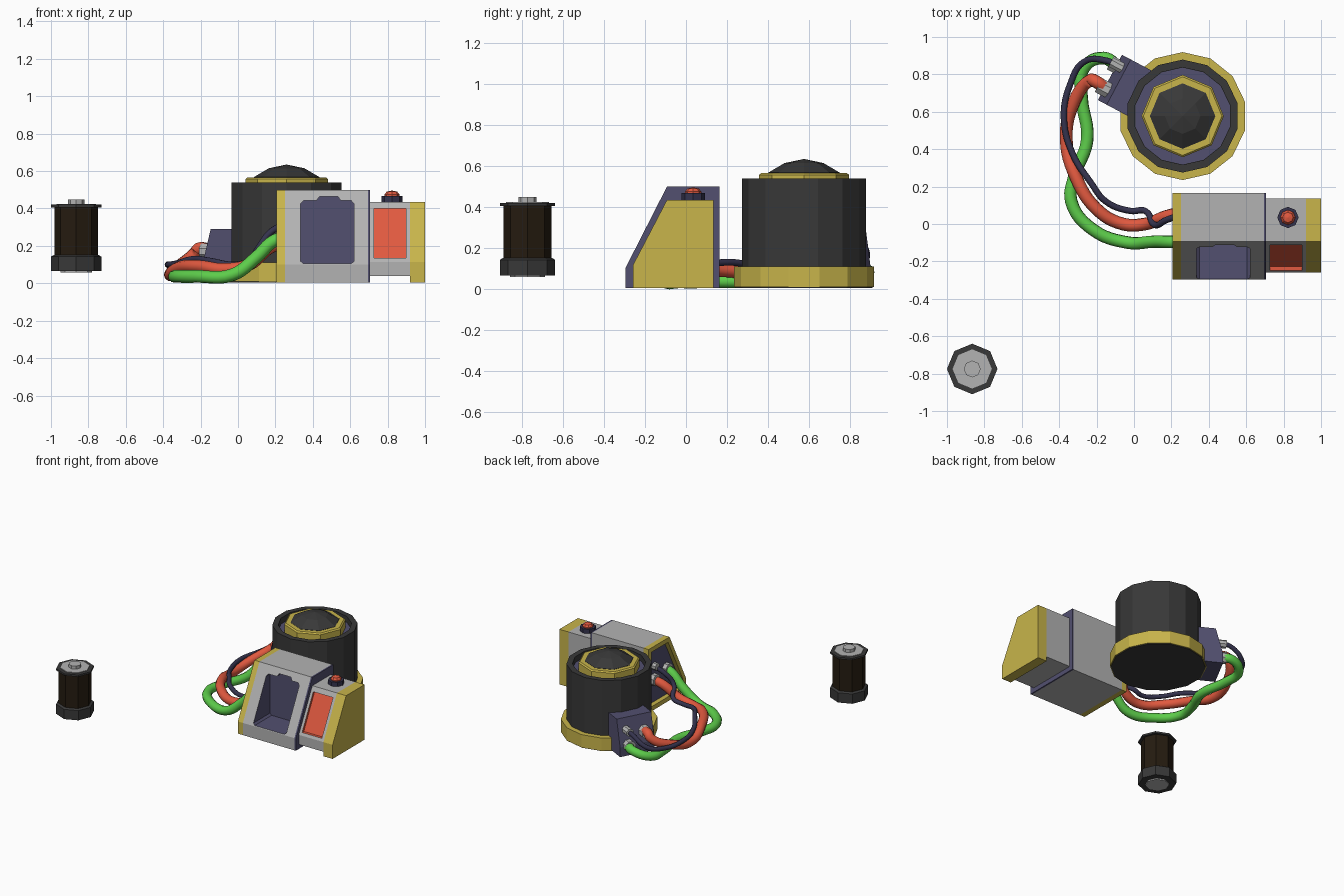
import bpy, bmesh
from math import cos, sin, pi, radians
from mathutils import Vector, Matrix

if "Cube" in bpy.data.objects:
    bpy.data.objects.remove(bpy.data.objects["Cube"])


def material(name, rgb):
    m = bpy.data.materials.new(name)
    m.diffuse_color = (*rgb, 1)
    m.use_nodes = True
    m.node_tree.nodes["Principled BSDF"].inputs["Base Color"].default_value = m.diffuse_color
    return m


GOLD = material("gold", (0.58, 0.46, 0.07))
DARK = material("charcoal", (0.04, 0.04, 0.04))
PURPLE = material("slate_purple", (0.085, 0.08, 0.16))
RED = material("red", (0.75, 0.10, 0.05))
GREEN = material("green", (0.11, 0.61, 0.07))
NAVY = material("navy", (0.035, 0.033, 0.075))
BROWN = material("brown", (0.018, 0.011, 0.005))
GREY = material("light_grey", (0.45, 0.45, 0.45))


def finish(name, bm, mat):
    bmesh.ops.recalc_face_normals(bm, faces=bm.faces)
    me = bpy.data.meshes.new(name)
    bm.to_mesh(me)
    bm.free()
    me.materials.append(mat)
    ob = bpy.data.objects.new(name, me)
    bpy.context.collection.objects.link(ob)
    return ob


def prism(name, pts, a, b, mat, axis="x", matrix=Matrix()):
    """Extrude an outline along x (points are y,z) or along y (points are x,z)."""
    bm = bmesh.new()
    at = (lambda p, d: (d, *p)) if axis == "x" else (lambda p, d: (p[0], d, p[1]))
    ends = [[bm.verts.new(matrix @ Vector(at(p, d))) for p in pts] for d in (a, b)]
    for e in ends:
        bm.faces.new(e)
    n = len(pts)
    for i in range(n):
        j = (i + 1) % n
        bm.faces.new((ends[0][i], ends[0][j], ends[1][j], ends[1][i]))
    return finish(name, bm, mat)


def lathe(name, profile, n, mat, loc=(0, 0, 0), phase=0, direction=(0, 0, 1)):
    """Spin an (r, z) profile; one that never touches the axis closes into a ring."""
    bm = bmesh.new()
    mx = Matrix.Translation(loc)
    if tuple(direction) != (0, 0, 1):
        mx = mx @ Vector(direction).to_track_quat("Z", "Y").to_matrix().to_4x4()
    rings = []
    for r, z in profile:
        if r == 0:
            rings.append([bm.verts.new(mx @ Vector((0, 0, z)))] * n)
        else:
            rings.append([bm.verts.new(mx @ Vector((r * cos(phase + 2 * pi * k / n),
                                                    r * sin(phase + 2 * pi * k / n), z)))
                          for k in range(n)])
    if profile[0][0] > 0:
        rings.append(rings[0])
    for lo, hi in zip(rings, rings[1:]):
        for k in range(n):
            m = (k + 1) % n
            bm.faces.new(list(dict.fromkeys((lo[k], lo[m], hi[m], hi[k]))))
    return finish(name, bm, mat)


def disc(r, z0, z1):
    return [(0, z0), (r, z0), (r, z1), (0, z1)]


def cut(ob, cutter):
    """Subtract the cutter, keeping its colour on the cut faces."""
    mod = ob.modifiers.new("cut", "BOOLEAN")
    mod.operation, mod.solver, mod.object = "DIFFERENCE", "EXACT", cutter
    mod.material_mode = "TRANSFER"
    bpy.context.view_layer.objects.active = ob
    bpy.ops.object.modifier_apply(modifier=mod.name)
    bpy.data.objects.remove(cutter)


def cable(name, pts, radius, mat):
    cu = bpy.data.curves.new(name, "CURVE")
    cu.dimensions, cu.bevel_depth, cu.bevel_resolution = "3D", radius, 3
    cu.resolution_u, cu.use_fill_caps = 6, True
    sp = cu.splines.new("BEZIER")
    sp.bezier_points.add(len(pts) - 1)
    for bp, p in zip(sp.bezier_points, pts):
        bp.co = p
        bp.handle_left_type = bp.handle_right_type = "AUTO"
    cu.materials.append(mat)
    ob = bpy.data.objects.new(name, cu)
    bpy.context.collection.objects.link(ob)
    bpy.ops.object.select_all(action="DESELECT")
    ob.select_set(True)
    bpy.context.view_layer.objects.active = ob
    bpy.ops.object.convert(target="MESH")
    bpy.ops.object.shade_smooth()


# Console: large module with battery bay
big = [(-0.297, 0.005), (-0.297, 0.1), (-0.093, 0.5), (0.165, 0.5), (0.165, 0.005)]
module = prism("console_main", big, 0.25, 0.695, GREY)
bay = [(0.335, 0.118), (0.35, 0.105), (0.605, 0.105), (0.62, 0.118), (0.62, 0.425), (0.605, 0.442),
       (0.55, 0.442), (0.535, 0.463), (0.435, 0.463), (0.42, 0.442), (0.35, 0.442), (0.335, 0.425)]
cut(module, prism("bay_cutter", bay, -0.5, -0.085, PURPLE, "y"))
prism("console_divider", big, 0.695, 0.707, PURPLE)

# Gold end frame around the recessed cable panel
frame = prism("console_left_frame", big, 0.207, 0.25, GOLD)
hole = [(-0.262, 0.04), (-0.262, 0.1), (-0.075, 0.465), (0.13, 0.465), (0.13, 0.04)]
cut(frame, prism("frame_cutter", hole, 0.1, 0.3, GOLD))
prism("cable_panel", hole, 0.243, 0.252, PURPLE)

# Console: smaller module with red screen
small = [(-0.26, 0.04), (-0.26, 0.115), (-0.093, 0.435), (0.135, 0.435), (0.135, 0.04)]
side = prism("console_side", small, 0.7, 0.92, GREY)
cut(side, prism("screen_cutter", [(-0.35, 0.135), (-0.228, 0.135), (-0.092, 0.4), (-0.2, 0.4)],
                0.728, 0.898, RED))
prism("console_right_end", [(y, 0.005 if z == 0.04 else z) for y, z in small], 0.92, 0.999, GOLD)
lathe("button_base", disc(0.057, 0.42, 0.468), 8, NAVY, (0.823, 0.035, 0))
lathe("button", [(0, 0.44), (0.04, 0.44), (0.04, 0.475), (0.028, 0.49), (0, 0.496)], 8, RED,
      (0.823, 0.035, 0))

# Generator drum
C = (0.26, 0.577, 0)
up = pi / 2
lathe("drum", [(0, 0.005), (0.335, 0.005), (0.335, 0.02), (0.302, 0.02), (0.302, 0.54),
               (0.26, 0.54), (0.26, 0.49), (0, 0.49)], 14, DARK, C, up)
lathe("drum_base_band", [(0.29, 0.01), (0.342, 0.01), (0.342, 0.11), (0.29, 0.11)], 14, GOLD, C, up)
lathe("drum_top_plate", disc(0.259, 0.485, 0.495), 14, PURPLE, C, up)
lathe("dome_ring", [(0.172, 0.49), (0.22, 0.49), (0.22, 0.557), (0.21, 0.566), (0.172, 0.566)],
      8, GOLD, C)
lathe("dome", [(0, 0.49), (0.175, 0.49), (0.175, 0.568), (0.095, 0.615), (0, 0.635)], 8, DARK, C)

# Connector box on the drum
ang = radians(152)
box_mx = Matrix.Translation(C) @ Matrix.Rotation(ang, 4, "Z")
prism("connector_box", [(0.2, 0.015), (0.44, 0.015), (0.44, 0.09), (0.387, 0.29), (0.2, 0.29)],
      -0.137, 0.137, PURPLE, "y", box_mx)


def port(d, t, z):
    return box_mx @ Vector((d, t, z))


# Sockets at both cable ends
normal = Vector((cos(ang), sin(ang), 0))
box_ports = {"green": (-0.07, 0.095, 0.043), "red": (0.065, 0.17, 0.045), "navy": (-0.075, 0.205, 0.03)}
panel_ports = {"green": (-0.095, 0.245, 0.045), "red": (0.06, 0.22, 0.045), "navy": (0.05, 0.32, 0.028)}
for key, (t, z, r) in box_ports.items():
    lathe(f"{key}_box_socket", disc(r, 0, 0.085), 8, GREY, port(0.39, t, z), pi / 8, normal)
for key, (y, z, r) in panel_ports.items():
    lathe(f"{key}_panel_socket", disc(r, 0, 0.04), 8, GREY, (0.25, y, z), pi / 8, (-1, 0, 0))

# Cables running from drum to console
cable("green_cable", [port(0.42, -0.07, 0.095), port(0.52, -0.075, 0.085), (-0.27, 0.83, 0.05),
                      (-0.28, 0.68, 0.04), (-0.25, 0.45, 0.037), (-0.32, 0.25, 0.037),
                      (-0.335, 0.12, 0.037), (-0.22, -0.03, 0.037), (-0.03, -0.1, 0.045),
                      (0.1, -0.095, 0.14), (0.19, -0.095, 0.225), (0.25, -0.095, 0.245)], 0.034, GREEN)
cable("red_cable", [port(0.42, 0.065, 0.17), port(0.5, 0.055, 0.185), (-0.23, 0.77, 0.16),
                    (-0.33, 0.63, 0.08), (-0.362, 0.45, 0.045), (-0.31, 0.25, 0.085),
                    (-0.2, 0.08, 0.09), (-0.06, 0.0, 0.075), (0.06, 0.0, 0.1),
                    (0.17, 0.04, 0.19), (0.25, 0.06, 0.22)], 0.034, RED)
cable("navy_cable", [port(0.42, -0.075, 0.205), port(0.5, -0.07, 0.2), (-0.27, 0.865, 0.13),
                     (-0.34, 0.75, 0.1), (-0.375, 0.57, 0.1), (-0.33, 0.38, 0.105),
                     (-0.23, 0.22, 0.13), (-0.15, 0.12, 0.12), (-0.02, 0.07, 0.1),
                     (0.06, 0.07, 0.12), (0.11, -0.005, 0.19), (0.17, 0.02, 0.27),
                     (0.25, 0.05, 0.32)], 0.017, NAVY)

# Battery cell
B = (-0.865, -0.775, 0)
lathe("battery_foot", disc(0.085, 0.057, 0.08), 8, GREY, B)
lathe("battery_bottom_cap", [(0, 0.066), (0.135, 0.066), (0.135, 0.142), (0.122, 0.15), (0, 0.15)],
      8, DARK, B)
lathe("battery_body", disc(0.117, 0.14, 0.41), 8, BROWN, B)
lathe("battery_top_cap", disc(0.135, 0.406, 0.42), 8, DARK, B)
lathe("battery_top_plate", disc(0.105, 0.415, 0.424), 8, GREY, B)
lathe("battery_terminal", disc(0.045, 0.42, 0.448), 8, GREY, B)
